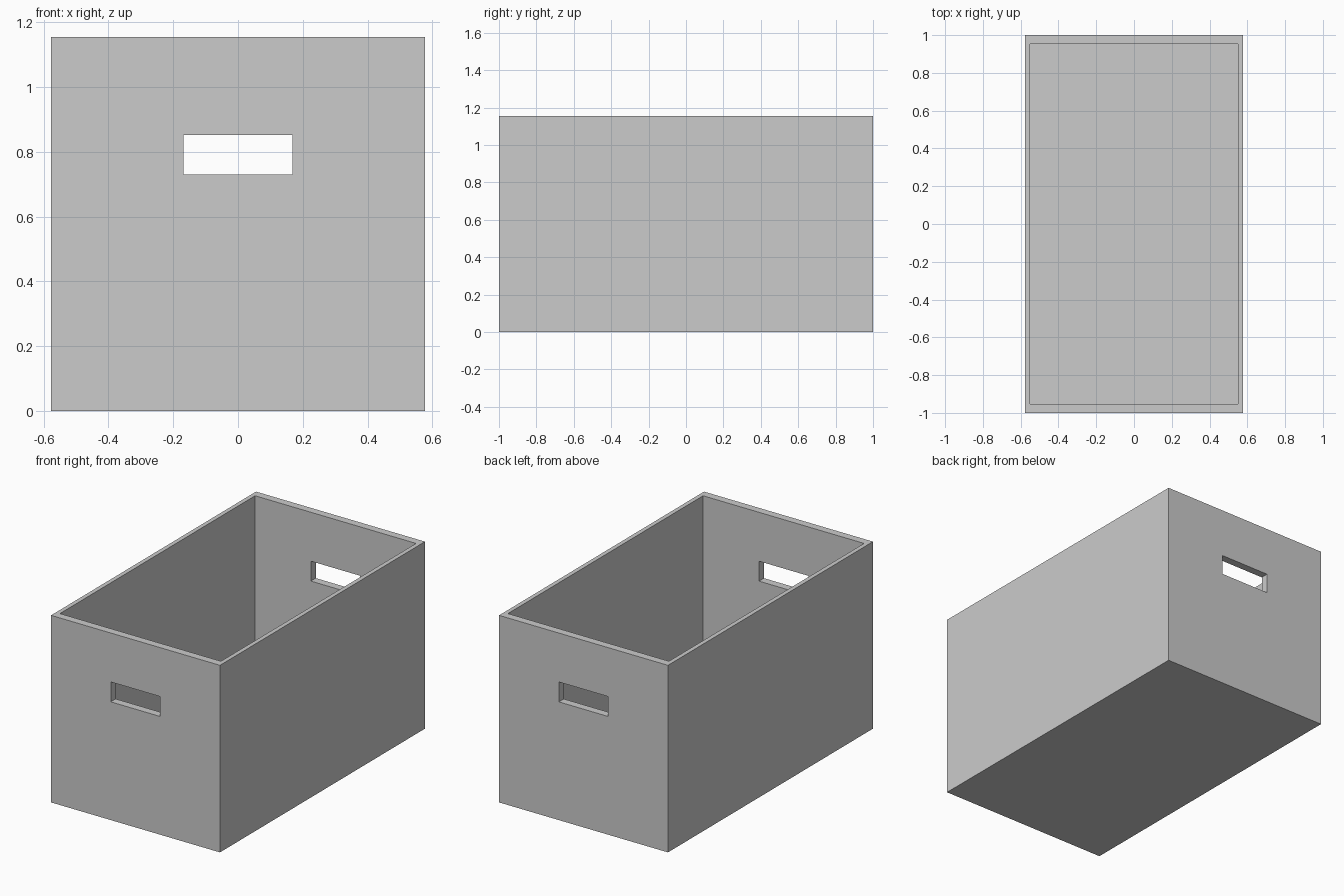
import bpy

if "Cube" in bpy.data.objects:
    bpy.data.objects.remove(bpy.data.objects["Cube"])

W, L, H = 1.154, 2.0, 1.155            # outer size
SIDE, END, FLOOR = 0.027, 0.048, 0.03  # wall thicknesses


def box(name, lo, hi):
    """Axis-aligned box between two corners."""
    centre = [(a + b) / 2 for a, b in zip(lo, hi)]
    bpy.ops.mesh.primitive_cube_add(size=1, location=centre)
    ob = bpy.context.object
    ob.name = name
    ob.scale = [b - a for a, b in zip(lo, hi)]
    bpy.ops.object.transform_apply(location=True, rotation=False, scale=True)
    return ob


def cut(target, cutter):
    """Subtract the cutter, then discard it."""
    mod = target.modifiers.new(cutter.name, 'BOOLEAN')
    mod.operation = 'DIFFERENCE'
    mod.solver = 'EXACT'
    mod.object = cutter
    cutter.hide_render = True
    bpy.context.view_layer.objects.active = target
    bpy.ops.object.modifier_apply(modifier=mod.name)
    bpy.data.objects.remove(cutter)


# Outer block of the crate
crate = box("storage_crate", (-W / 2, -L / 2, 0), (W / 2, L / 2, H))

# Open-topped interior
cut(crate, box("interior_cutter",
               (-W / 2 + SIDE, -L / 2 + END, FLOOR),
               (W / 2 - SIDE, L / 2 - END, H + 0.2)))

# Hand holes through both end walls
cut(crate, box("handle_cutter", (-0.169, -L, 0.73), (0.168, L, 0.853)))
